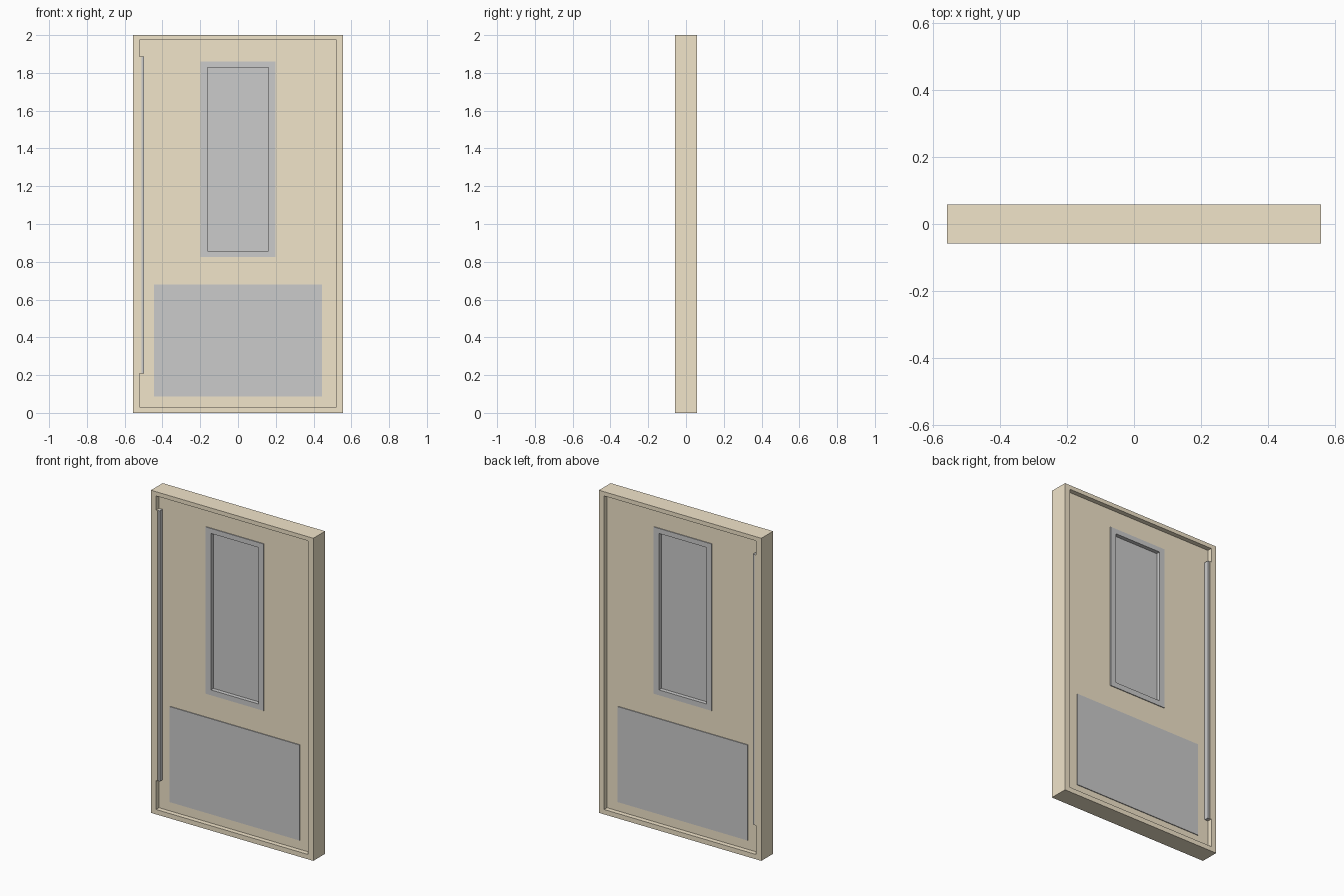
import bpy, bmesh

if "Cube" in bpy.data.objects:
    bpy.data.objects.remove(bpy.data.objects["Cube"])


def material(name, rgb):
    m = bpy.data.materials.new(name)
    m.diffuse_color = (*rgb, 1)
    m.use_nodes = True
    m.node_tree.nodes["Principled BSDF"].inputs["Base Color"].default_value = m.diffuse_color
    return m


WOOD = material("tan_wood", (0.88, 0.78, 0.59))
GLASS = material("dark_glass", (0.71, 0.71, 0.71))


def finish(name, bm, mat):
    bmesh.ops.recalc_face_normals(bm, faces=bm.faces)
    mesh = bpy.data.meshes.new(name)
    bm.to_mesh(mesh)
    bm.free()
    obj = bpy.data.objects.new(name, mesh)
    bpy.context.collection.objects.link(obj)
    if mat:
        mesh.materials.append(mat)
    return obj


def corners(bm, rect, y):
    x0, x1, z0, z1 = rect
    return [bm.verts.new((x, y, z)) for x, z in
            ((x0, z0), (x1, z0), (x1, z1), (x0, z1))]


def box(name, rect, y0, y1, mat=None):
    bm = bmesh.new()
    a, b = corners(bm, rect, y0), corners(bm, rect, y1)
    bm.faces.new(a)
    bm.faces.new(b)
    for i in range(4):
        j = (i + 1) % 4
        bm.faces.new((a[i], a[j], b[j], b[i]))
    return finish(name, bm, mat)


def ring(name, outer, inner, depth, mat=None):
    """Rectangular frame with a rectangular opening, centred on y = 0."""
    bm = bmesh.new()
    loops = [corners(bm, r, y) for r, y in
             ((outer, -depth), (inner, -depth), (inner, depth), (outer, depth))]
    for k in range(4):
        a, b = loops[k], loops[(k + 1) % 4]
        for i in range(4):
            j = (i + 1) % 4
            bm.faces.new((a[i], a[j], b[j], b[i]))
    return finish(name, bm, mat)


opening = (-0.522, 0.522, 0.03, 1.974)
window_outer = (-0.199, 0.199, 0.825, 1.859)
window_inner = (-0.162, 0.162, 0.858, 1.828)

# Door frame and recessed leaf
ring("door_frame", (-0.557, 0.557, 0, 2), opening, 0.0575, WOOD)
ring("door_leaf", opening, window_outer, 0.028, WOOD)

# Window surround and glass
ring("window_trim", window_outer, window_inner, 0.033)
box("window_glass", window_inner, -0.008, 0.008, GLASS)

# Kick plates and long hinge, on both faces
for side, s in (("front", -1), ("back", 1)):
    box(side + "_kick_plate", (-0.445, 0.445, 0.087, 0.679), s * 0.028, s * 0.033)
    box(side + "_hinge_packer", (-0.522, -0.511, 0.209, 1.886), s * 0.028, s * 0.0575, WOOD)
    box(side + "_hinge", (-0.511, -0.498, 0.209, 1.886), s * 0.028, s * 0.055)
